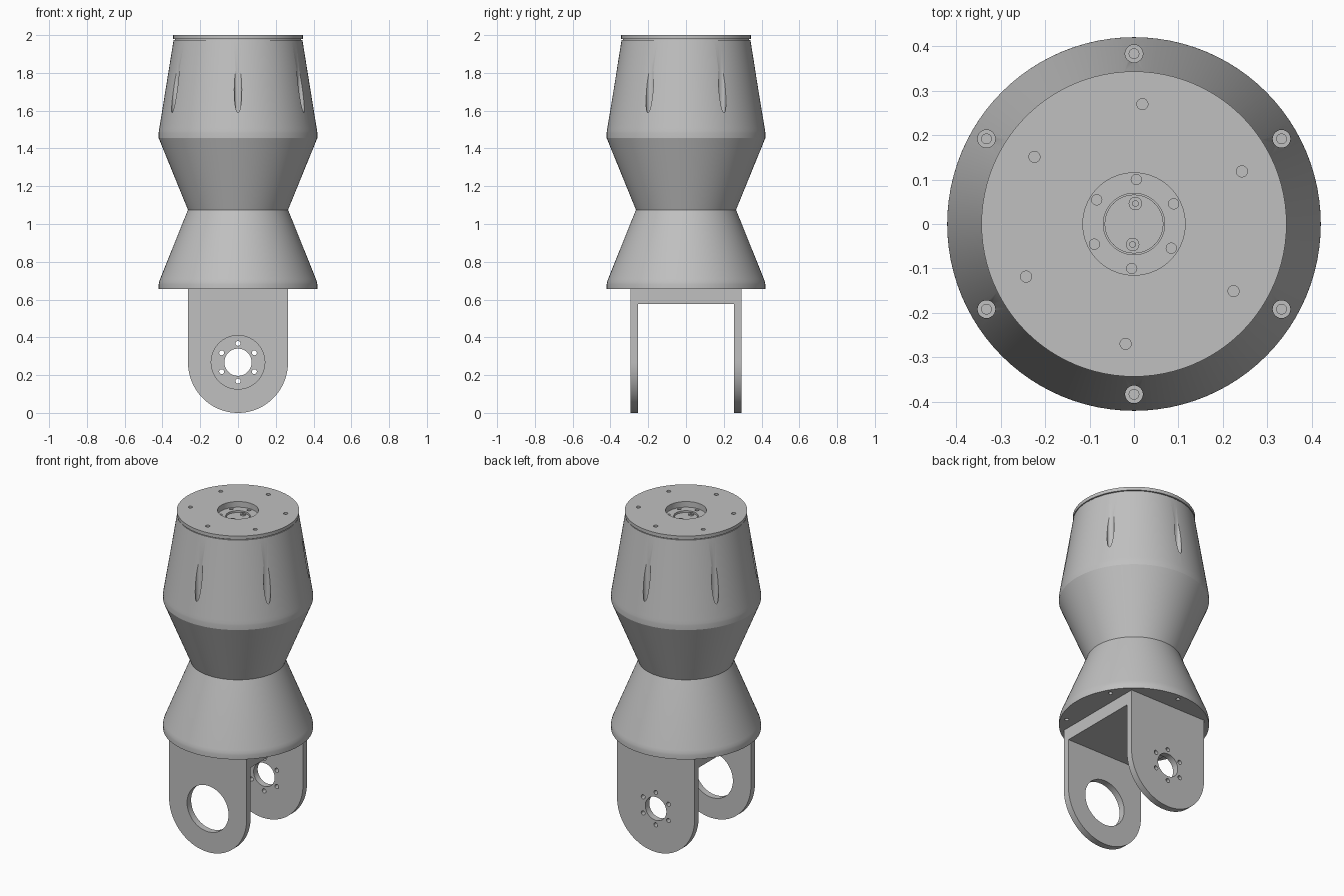
import bpy
import bmesh
from math import sin, cos, pi, radians
from mathutils import Matrix, Vector

old = bpy.data.objects.get("Cube")
if old:
    bpy.data.objects.remove(old)

metal = bpy.data.materials.new("light grey metal")
metal.use_nodes = True
GREY = (0.53, 0.53, 0.53, 1)
metal.diffuse_color = GREY
metal.node_tree.nodes["Principled BSDF"].inputs["Base Color"].default_value = GREY


def make(name, bm):
    bmesh.ops.recalc_face_normals(bm, faces=bm.faces)
    mesh = bpy.data.meshes.new(name)
    bm.to_mesh(mesh)
    bm.free()
    mesh.materials.append(metal)
    obj = bpy.data.objects.new(name, mesh)
    bpy.context.collection.objects.link(obj)
    return obj


def activate(obj):
    bpy.ops.object.select_all(action='DESELECT')
    obj.select_set(True)
    bpy.context.view_layer.objects.active = obj


def smooth(obj):
    activate(obj)
    bpy.ops.object.shade_smooth_by_angle(angle=radians(30))


def lathe(name, profile, n=96):
    """Solid of revolution about z from (radius, height) points."""
    bm = bmesh.new()
    rings = [[bm.verts.new((r * cos(2 * pi * i / n), r * sin(2 * pi * i / n), z))
              for i in range(n)] for r, z in profile]
    for a, b in zip(rings, rings[1:]):
        for i in range(n):
            j = (i + 1) % n
            bm.faces.new((a[i], a[j], b[j], b[i]))
    bm.faces.new(rings[0])
    bm.faces.new(rings[-1])
    return make(name, bm)


def add_cylinder(bm, centre, radius, depth, axis='Z', n=32):
    turn = Matrix.Rotation(pi / 2, 4, 'X') if axis == 'Y' else Matrix()
    bmesh.ops.create_cone(bm, cap_ends=True, segments=n, radius1=radius, radius2=radius,
                          depth=depth, matrix=Matrix.Translation(centre) @ turn)


def cut(obj, bm):
    """Subtract the solids in bm from obj, then drop the cutter."""
    cutter = make("cutter", bm)
    cutter.hide_render = True
    mod = obj.modifiers.new("cut", 'BOOLEAN')
    mod.operation = 'DIFFERENCE'
    mod.solver = 'EXACT'
    mod.object = cutter
    activate(obj)
    bpy.ops.object.modifier_apply(modifier=mod.name)
    bpy.data.objects.remove(cutter)


def drill(obj, radius, z0, z1, ring=0.0, count=1, start=90):
    """Vertical holes between two heights, spaced evenly on a ring."""
    bm = bmesh.new()
    for k in range(count):
        a = radians(start) + 2 * pi * k / count
        add_cylinder(bm, (ring * cos(a), ring * sin(a), (z0 + z1) / 2), radius, z1 - z0,
                     n=64 if ring == 0 else 24)
    cut(obj, bm)


# Fork: arched block with the middle cleared to leave two ears and a bridge
HALF, DEPTH, PIVOT = 0.265, 0.295, 0.268
bm = bmesh.new()
outline = [(HALF, 0.655), (-HALF, 0.655)]
outline += [(-HALF * cos(pi * i / 48), PIVOT * (1 - sin(pi * i / 48))) for i in range(49)]
front = bm.faces.new([bm.verts.new((x, -DEPTH, z)) for x, z in outline])
ext = bmesh.ops.extrude_face_region(bm, geom=[front])
bmesh.ops.translate(bm, vec=Vector((0, 2 * DEPTH, 0)),
                    verts=[v for v in ext["geom"] if isinstance(v, bmesh.types.BMVert)])
fork = make("fork_bracket", bm)

bm = bmesh.new()
bmesh.ops.create_cube(bm, size=1, matrix=Matrix.Translation((0, 0, 0.077))
                      @ Matrix.Diagonal((1, 0.51, 1, 1)))
cut(fork, bm)

# Large bearing hole in front, shaft hole and bolt circle behind
bm = bmesh.new()
add_cylinder(bm, (0, -DEPTH, PIVOT), 0.142, 0.2, 'Y', 64)
add_cylinder(bm, (0, DEPTH, PIVOT), 0.072, 0.2, 'Y', 64)
for k in range(6):
    a = pi / 2 + k * pi / 3
    add_cylinder(bm, (0.1 * cos(a), DEPTH, PIVOT + 0.1 * sin(a)), 0.013, 0.2, 'Y', 24)
cut(fork, bm)
smooth(fork)

# Lower housing: flanged cone with bolt holes underneath
lower = lathe("lower_housing", [(0.42, 0.655), (0.42, 0.68), (0.418, 0.692),
                                (0.413, 0.708), (0.265, 1.075)])
drill(lower, 0.012, 0.6, 0.68, 0.383, 6)
smooth(lower)

# Middle housing: cone widening upward
smooth(lathe("middle_housing", [(0.265, 1.075), (0.42, 1.455)]))

# Upper housing with the end plate above a narrow groove
upper = lathe("upper_housing", [(0.42, 1.455), (0.42, 1.482), (0.419, 1.492),
                                (0.416, 1.51), (0.341, 1.974), (0.334, 1.974),
                                (0.334, 1.979), (0.343, 1.979), (0.343, 2.0)])
drill(upper, 0.02, 1.5, 2.1, 0.383, 6)            # bolt pockets
drill(upper, 0.115, 1.965, 2.1)                   # hub recess
drill(upper, 0.069, 1.935, 2.1)                   # hub bore
drill(upper, 0.0125, 1.95, 2.1, 0.27, 6, 86)      # end plate holes
drill(upper, 0.0115, 1.945, 1.99, 0.1, 6, 87)     # hub recess holes
smooth(upper)

# Bolt heads at the bottom of the pockets
bm = bmesh.new()
for k in range(6):
    a = pi / 2 + k * pi / 3
    add_cylinder(bm, (0.383 * cos(a), 0.383 * sin(a), 1.505), 0.012, 0.02, n=24)
smooth(make("pocket_bolts", bm))

# Output hub with two socket screws
smooth(lathe("output_hub", [(0.066, 1.93), (0.066, 1.955)], 64))
bm = bmesh.new()
for s in (1, -1):
    add_cylinder(bm, (0.003 * s, 0.046 * s, 1.956), 0.015, 0.012, n=24)
screws = make("hub_screws", bm)
bm = bmesh.new()
for s in (1, -1):
    add_cylinder(bm, (0.003 * s, 0.046 * s, 1.962), 0.007, 0.012, n=6)
cut(screws, bm)
smooth(screws)
